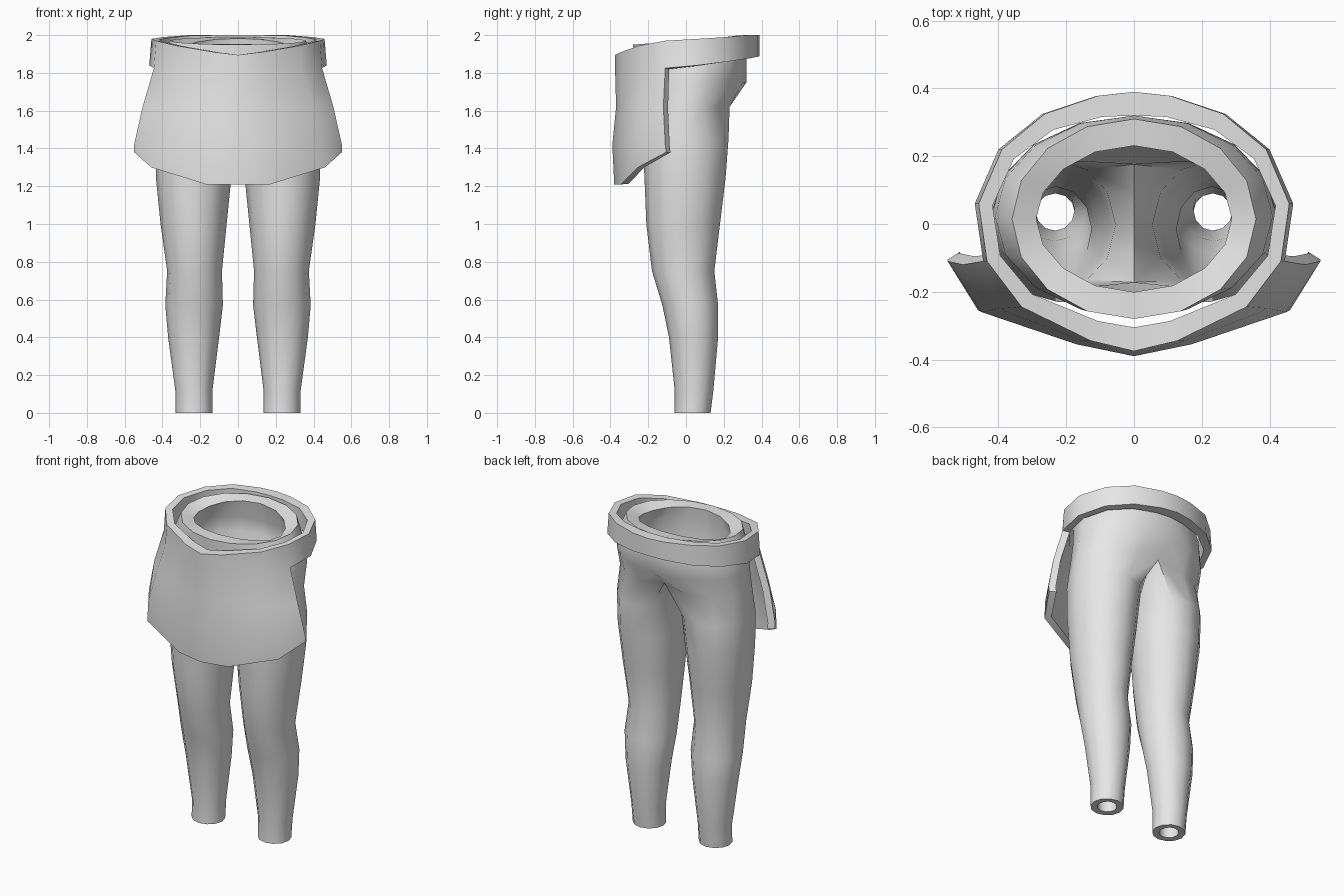
import bpy
import math

if "Cube" in bpy.data.objects:
    bpy.data.objects.remove(bpy.data.objects["Cube"])

cloth = bpy.data.materials.new("plain grey")
cloth.diffuse_color = (0.8, 0.8, 0.8, 1)
cloth.use_nodes = True
cloth.node_tree.nodes["Principled BSDF"].inputs["Base Color"].default_value = cloth.diffuse_color


def make_part(name, verts, faces, weights, thickness):
    """Half shell -> mirrored, thickened inwards, smooth with sharp rims."""
    mesh = bpy.data.meshes.new(name)
    mesh.from_pydata(verts, [], faces)
    mesh.materials.append(cloth)
    obj = bpy.data.objects.new(name, mesh)
    bpy.context.collection.objects.link(obj)
    group = obj.vertex_groups.new(name="thickness")
    for i, w in enumerate(weights):
        group.add([i], w, 'REPLACE')
    mirror = obj.modifiers.new("mirror", 'MIRROR')
    mirror.use_clip = True
    mirror.merge_threshold = 0.001
    shell = obj.modifiers.new("shell", 'SOLIDIFY')
    shell.thickness = thickness
    shell.offset = -1
    shell.vertex_group = "thickness"
    bpy.ops.object.select_all(action='DESELECT')
    obj.select_set(True)
    bpy.context.view_layer.objects.active = obj
    for mod in ("mirror", "shell"):
        bpy.ops.object.modifier_apply(modifier=mod)
    bpy.ops.object.shade_smooth_by_angle(angle=math.radians(50))
    return obj


# ---- trousers: leg rings (z, inner x, outer x, front y, back y)
legs = [(0.00, .135, .330, -.06, .13), (0.12, .135, .332, -.06, .145),
        (0.40, .100, .370, -.09, .17), (0.57, .080, .385, -.125, .17),
        (0.75, .085, .375, -.18, .15), (1.00, .060, .410, -.21, .18),
        (1.25, .035, .435, -.22, .21), (1.45, .015, .437, -.23, .225)]
# hip half rings (z, half width, front y, back y)
hips = [(1.62, .430, -.25, .25), (1.75, .420, -.265, .32),
        (1.87, .410, -.275, .32), (1.97, .360, -.28, .31)]
# seam between the legs, from back to front
seam = [(0, .12, 1.61), (0, 0, 1.59), (0, -.11, 1.59)]
SIDES, HALF = 12, 9

verts, faces, weights = [], [], []
for z, xi, xo, yf, yb in legs:
    for k in range(SIDES):
        a = math.radians(-120 + 30 * k)
        verts.append(((xi + xo) / 2 + (xo - xi) / 2 * math.cos(a),
                      (yf + yb) / 2 + (yb - yf) / 2 * math.sin(a), z))
        weights.append(0.5)
hip_starts = []
for n, (z, rx, yf, yb) in enumerate(hips):
    hip_starts.append(len(verts))
    for k in range(HALF):
        a = math.radians(-90 + 22.5 * k)
        x = 0 if k in (0, HALF - 1) else rx * math.cos(a)
        y = (yf + yb) / 2 + (yb - yf) / 2 * math.sin(a)
        tilt = 0.02 * math.sin(a) if n == len(hips) - 1 else 0
        if n == 0 and k in (0, HALF - 1):
            y, tilt = y * 0.87, 0.03 if k else 0     # tuck in at the centre
        verts.append((x, y, z + tilt))
        weights.append(0.6 + 0.13 * n)
    if n == 0:
        verts += seam
        weights += [0.5] * len(seam)

for r in range(len(legs)):            # legs, up to the seam ring
    for k in range(SIDES):
        a, b = r * SIDES + k, r * SIDES + (k + 1) % SIDES
        faces.append((a, b, b + SIDES, a + SIDES))
for lo, hi in zip(hip_starts, hip_starts[1:]):
    for k in range(HALF - 1):
        faces.append((lo + k, lo + k + 1, hi + k + 1, hi + k))
make_part("trousers", verts, faces, weights, 0.08)

# ---- belt with front apron: columns (x, y, top z, bottom z) front to back
belt = [(0, -.375, 1.895, 1.80), (.13, -.345, 1.91, 1.80),
        (.34, -.245, 1.945, 1.81), (.445, -.11, 1.97, 1.825),
        (.47, .06, 1.98, 1.84), (.40, .22, 1.99, 1.86),
        (.27, .325, 2.0, 1.875), (.11, .378, 2.0, 1.885),
        (0, .39, 2.0, 1.89)]
# apron rows hanging from the first four columns
apron = [[(0, -.37, 1.62), (.15, -.345, 1.62), (.40, -.25, 1.62), (.505, -.12, 1.62)],
         [(0, -.39, 1.42), (.17, -.355, 1.42), (.45, -.26, 1.42), (.55, -.11, 1.42)],
         [(0, -.38, 1.21), (.17, -.345, 1.21), (.46, -.255, 1.30), (.55, -.105, 1.38)]]
cols = len(belt)
verts = [(x * 0.975, y, t) for x, y, t, b in belt]
verts += [(x, y, b) for x, y, t, b in belt]
faces = [(cols + j, cols + j + 1, j + 1, j) for j in range(cols - 1)]
weights = [1.0 - 0.9 * abs(v[0]) for v in verts]
above = cols
for row in apron:
    start = len(verts)
    verts += row
    weights += [0.6] * len(row)
    faces += [(start + j, start + j + 1, above + j + 1, above + j) for j in range(3)]
    above = start
make_part("belt_and_apron", verts, faces, weights, 0.07)
